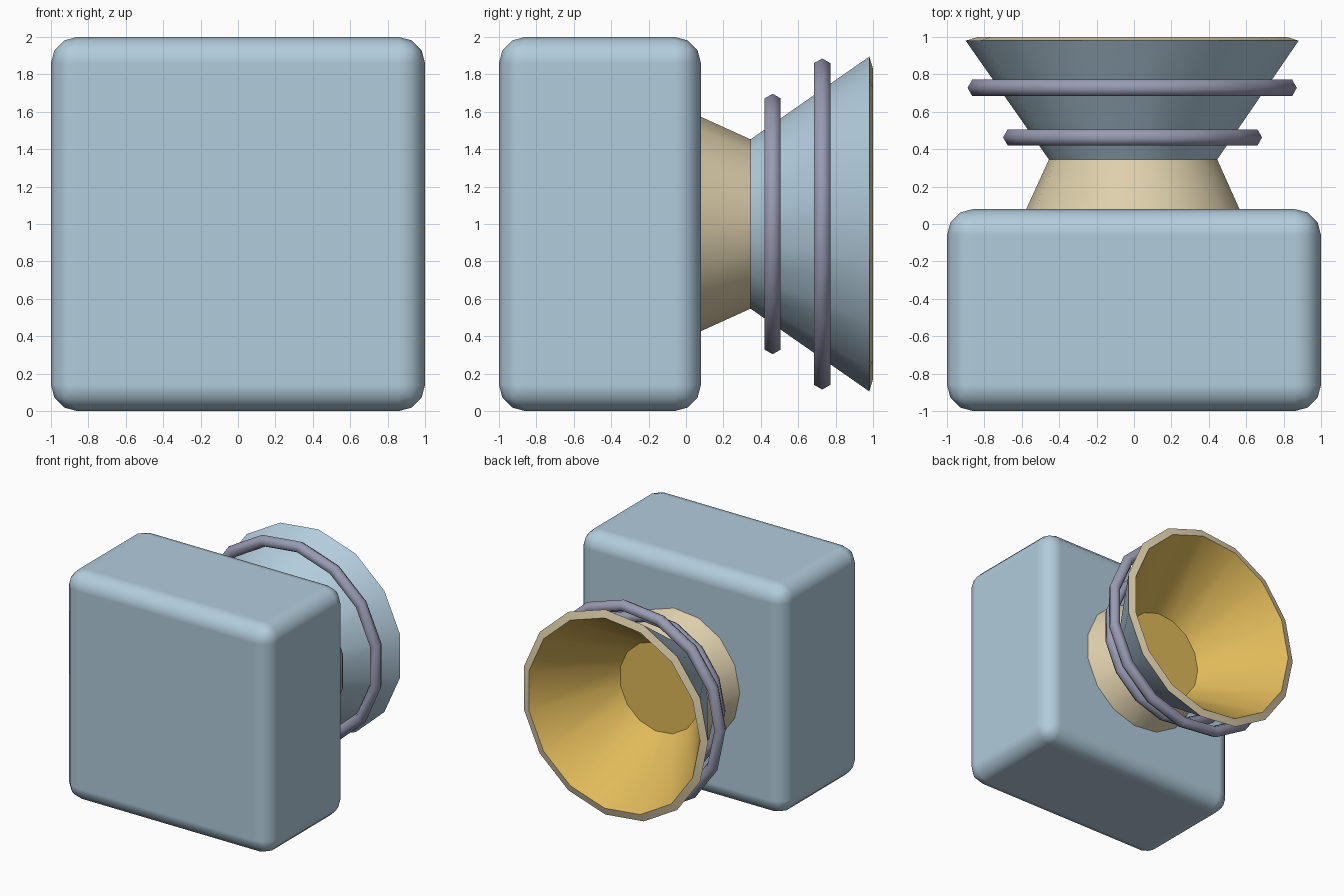
import bpy, bmesh, math

if "Cube" in bpy.data.objects:
    bpy.data.objects.remove(bpy.data.objects["Cube"])


def material(name, rgb):
    # sRGB 0-255 to linear
    lin = [((c / 255 + 0.055) / 1.055) ** 2.4 for c in rgb]
    m = bpy.data.materials.new(name)
    m.diffuse_color = (*lin, 1)
    m.use_nodes = True
    m.node_tree.nodes["Principled BSDF"].inputs["Base Color"].default_value = m.diffuse_color
    return m


BLUE = material("pale blue", (178, 204, 220))
BEIGE = material("beige", (222, 208, 172))
GOLD = material("gold", (224, 186, 90))
PURPLE = material("grey purple", (152, 155, 178))

SIDES = 15
CENTRE_Z = 1.0


def finish(name, bm, mats, angle):
    bmesh.ops.recalc_face_normals(bm, faces=bm.faces)
    mesh = bpy.data.meshes.new(name)
    bm.to_mesh(mesh)
    bm.free()
    for m in mats:
        mesh.materials.append(m)
    ob = bpy.data.objects.new(name, mesh)
    bpy.context.collection.objects.link(ob)
    bpy.ops.object.select_all(action='DESELECT')
    ob.select_set(True)
    bpy.context.view_layer.objects.active = ob
    bpy.ops.object.shade_smooth_by_angle(angle=math.radians(angle))
    return ob


def lathe(name, profile, mats, slots, angle=30, closed=False):
    """Turn (radius, y) points round the y axis; slots gives a material per segment."""
    bm = bmesh.new()
    rings = []
    for r, y in profile:
        if r == 0:
            rings.append([bm.verts.new((0, y, CENTRE_Z))] * SIDES)
            continue
        ring = []
        for i in range(SIDES):
            a = math.pi + math.tau * i / SIDES
            ring.append(bm.verts.new((r * math.cos(a), y, CENTRE_Z + r * math.sin(a))))
        rings.append(ring)
    count = len(rings) if closed else len(rings) - 1
    for s in range(count):
        a, b = rings[s], rings[(s + 1) % len(rings)]
        for i in range(SIDES):
            j = (i + 1) % SIDES
            corners = list(dict.fromkeys((a[i], a[j], b[j], b[i])))
            bm.faces.new(corners).material_index = slots[s]
    return finish(name, bm, mats, angle)


# rounded box body
bm = bmesh.new()
bmesh.ops.create_cube(bm, size=1)
for v in bm.verts:
    v.co = (v.co.x * 2, v.co.y * 1.08 - 0.46, v.co.z * 2 + 1)
body = finish("body", bm, [BLUE], 40)
bev = body.modifiers.new("rounded edges", 'BEVEL')
bev.width = 0.14
bev.segments = 3
bev.harden_normals = True
for p in body.data.polygons:
    p.use_smooth = True

# tapered neck
lathe("neck", [(0, 0.05), (0.59, 0.05), (0.455, 0.345), (0, 0.345)], [BEIGE], [0, 0, 0])

# flared horn: blue outside, beige rim, gold inside and floor
lathe("horn",
      [(0, 0.345), (0.455, 0.345), (0.90, 0.98), (0.835, 1.0), (0.39, 0.36), (0, 0.36)],
      [BLUE, BEIGE, GOLD], [0, 0, 1, 2, 2])

# two hoops round the horn, six-sided in section
for name, y, radius in (("small_hoop", 0.463, 0.65), ("large_hoop", 0.728, 0.84)):
    section = [(radius + 0.05 * math.cos(k * math.pi / 3),
                y + 0.05 * math.sin(k * math.pi / 3)) for k in range(6)]
    lathe(name, section, [PURPLE], [0] * 6, angle=80, closed=True)
